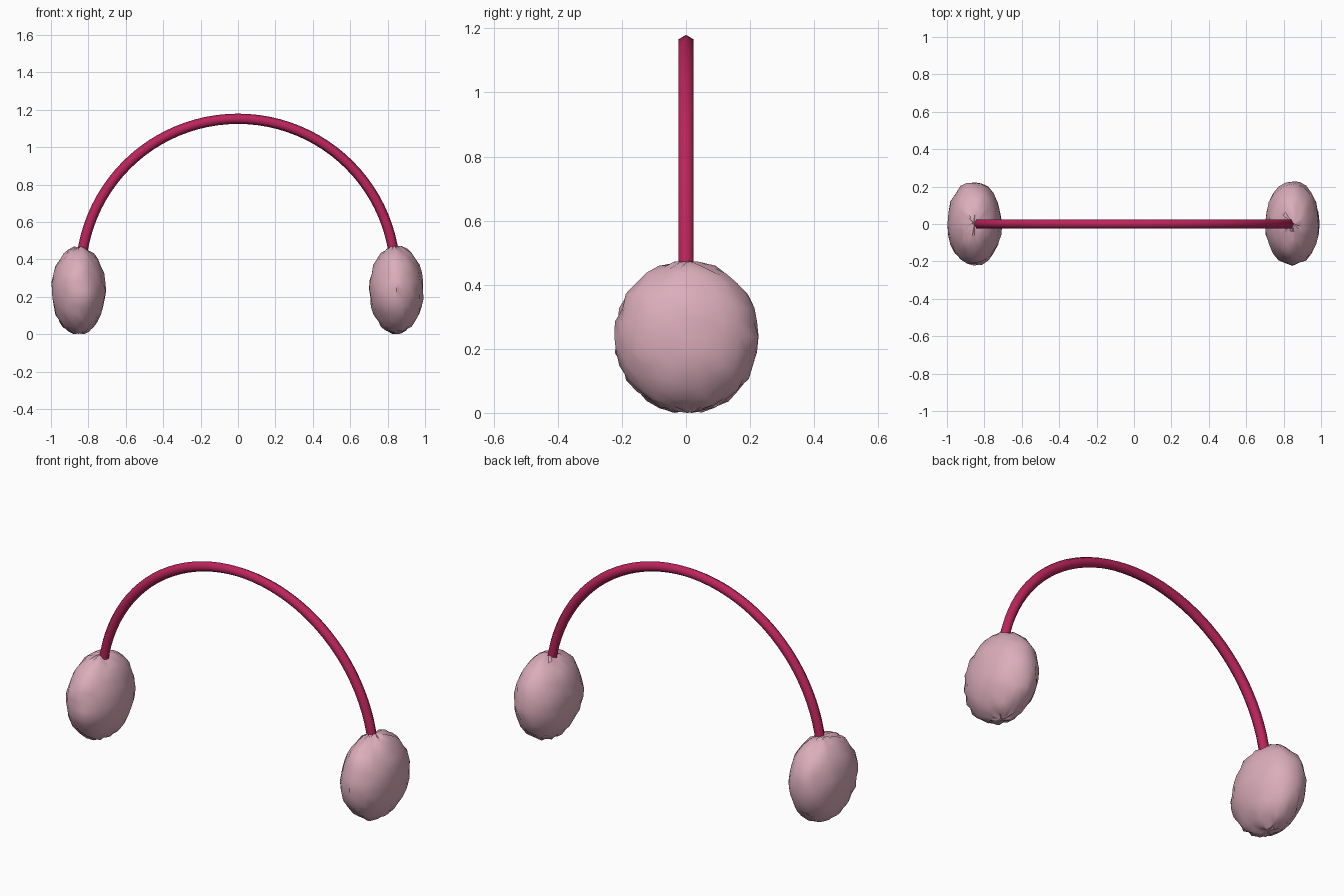
import bpy, bmesh, math, random
from mathutils import Vector

if "Cube" in bpy.data.objects:
    bpy.data.objects.remove(bpy.data.objects["Cube"])

random.seed(4)


def material(name, rgb):
    m = bpy.data.materials.new(name)
    m.diffuse_color = (*rgb, 1)
    m.use_nodes = True
    m.node_tree.nodes["Principled BSDF"].inputs["Base Color"].default_value = m.diffuse_color
    return m


def finish(bm, name, mat, angle):
    bmesh.ops.recalc_face_normals(bm, faces=bm.faces)
    me = bpy.data.meshes.new(name)
    bm.to_mesh(me)
    bm.free()
    me.materials.append(mat)
    ob = bpy.data.objects.new(name, me)
    bpy.context.collection.objects.link(ob)
    bpy.ops.object.select_all(action='DESELECT')
    ob.select_set(True)
    bpy.context.view_layer.objects.active = ob
    bpy.ops.object.shade_smooth_by_angle(angle=math.radians(angle))
    return ob


crimson = material("crimson band", (0.50, 0.018, 0.105))
pink = material("soft pink fluff", (0.71, 0.42, 0.50))

# Headband: hexagonal tube swept along a half circle
R, r, cz, steps = 0.842, 0.0275, 0.31, 48
bm = bmesh.new()
rings = []
for i in range(steps + 1):
    a = math.pi * i / steps
    ring = []
    for k in range(6):
        t = math.tau * k / 6
        d = R + r * math.cos(t)
        ring.append(bm.verts.new((d * math.cos(a), r * math.sin(t), cz + d * math.sin(a))))
    rings.append(ring)
for a, b in zip(rings, rings[1:]):
    for k in range(6):
        j = (k + 1) % 6
        bm.faces.new((a[k], a[j], b[j], b[k]))
bm.faces.new(rings[0])
bm.faces.new(rings[-1])
finish(bm, "headband", crimson, 75)


# Fluffy ear pads: flattened, slightly lumpy spheres
def ear_pad(name, x):
    bm = bmesh.new()
    bmesh.ops.create_uvsphere(bm, u_segments=24, v_segments=16, radius=1)
    for v in bm.verts:
        n = v.co.copy()
        s = 1 + random.uniform(-0.035, 0.025)
        v.co = Vector((x + n.x * 0.146 * s, 0.004 + n.y * 0.226 * s, 0.236 + n.z * 0.234 * s))
    low = min(v.co.z for v in bm.verts)
    for v in bm.verts:
        v.co.z -= low
    finish(bm, name, pink, 40)


ear_pad("left_ear_pad", -0.853)
ear_pad("right_ear_pad", 0.847)
